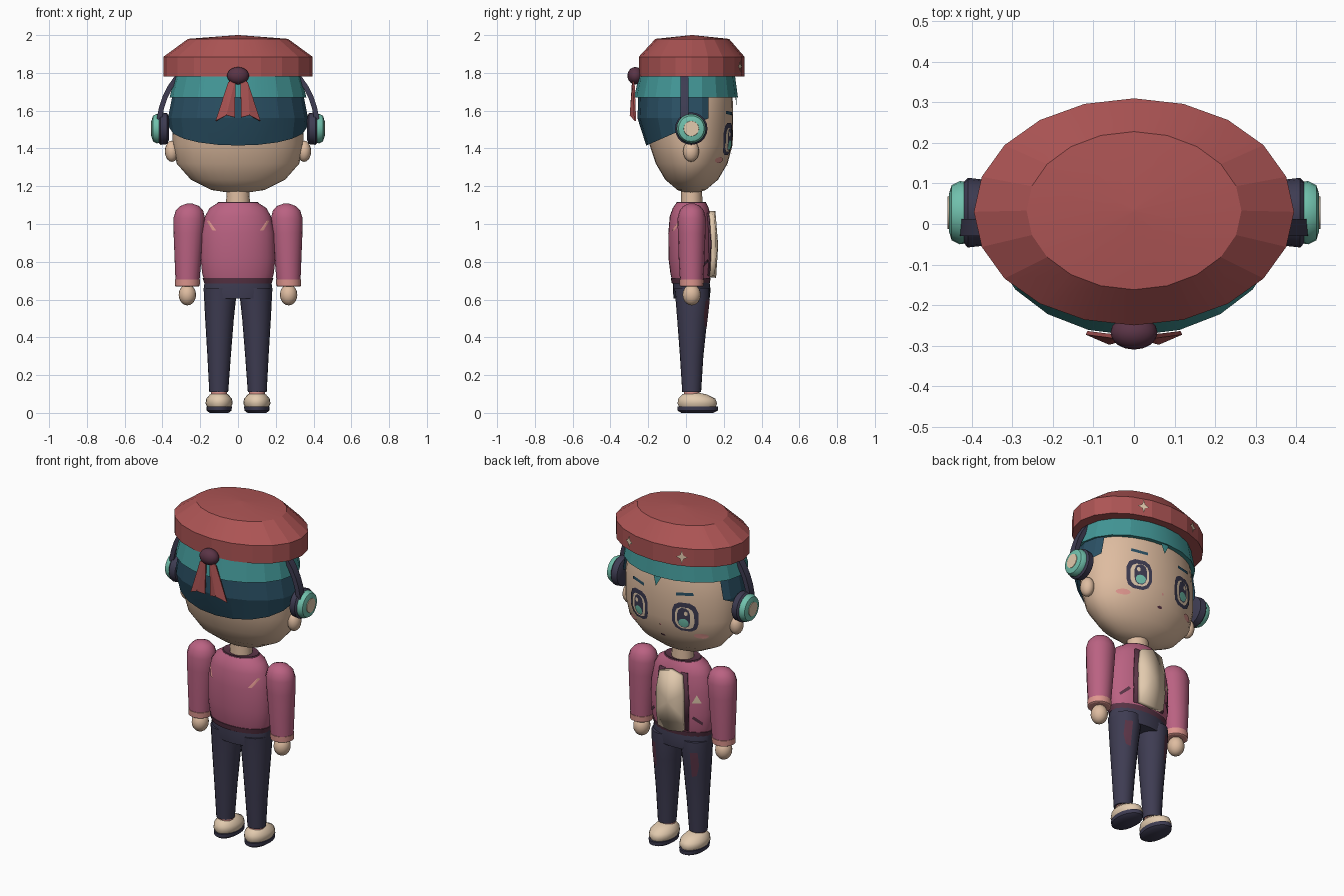
import bpy, bmesh, math
from mathutils import Vector
from mathutils.bvhtree import BVHTree

if "Cube" in bpy.data.objects:
    bpy.data.objects.remove(bpy.data.objects["Cube"])


def mat(name, r, g, b):
    m = bpy.data.materials.new(name)
    lin = [((c / 255 + 0.055) / 1.055) ** 2.4 for c in (r, g, b)]
    m.diffuse_color = (*lin, 1)
    m.use_nodes = True
    m.node_tree.nodes["Principled BSDF"].inputs["Base Color"].default_value = m.diffuse_color
    return m


RED = mat("brick_red", 172, 84, 84)
TEAL = mat("teal", 66, 150, 150)
HAIR = mat("deep_blue", 42, 80, 100)
SKIN = mat("skin", 222, 188, 160)
PINK = mat("rose", 186, 98, 130)
NAVY = mat("navy", 62, 60, 82)
MAROON = mat("maroon", 90, 52, 70)
BLUSH = mat("blush", 222, 150, 142)
MINT = mat("mint", 112, 192, 172)
CREAM = mat("cream", 226, 202, 174)


def finish(name, bm, m, angle=30, mirror=False):
    me = bpy.data.meshes.new(name)
    bm.to_mesh(me)
    bm.free()
    ob = bpy.data.objects.new(name, me)
    bpy.context.collection.objects.link(ob)
    me.materials.append(m)
    if angle:
        bpy.ops.object.select_all(action='DESELECT')
        ob.select_set(True)
        bpy.context.view_layer.objects.active = ob
        bpy.ops.object.shade_smooth_by_angle(angle=math.radians(angle))
    if mirror:
        ob.modifiers.new("mirror", 'MIRROR').use_mirror_merge = False
    return ob


def loft(name, rings, m, n=20, angle=30, mirror=False, caps=True, cuts=()):
    """Stacked ellipses: (z, rx, ry, cx, cy)."""
    bm = bmesh.new()
    loops = []
    for z, rx, ry, cx, cy in rings:
        loops.append([bm.verts.new((cx + rx * math.cos(t), cy + ry * math.sin(t), z))
                      for t in (2 * math.pi * i / n for i in range(n))])
    for a, b in zip(loops, loops[1:]):
        for i in range(n):
            bm.faces.new((a[i], a[(i + 1) % n], b[(i + 1) % n], b[i]))
    if caps:
        bm.faces.new(loops[0])
        bm.faces.new(loops[-1])
    bmesh.ops.recalc_face_normals(bm, faces=bm.faces)
    for co, no in cuts:
        bmesh.ops.bisect_plane(bm, geom=bm.verts[:] + bm.edges[:] + bm.faces[:],
                               plane_co=co, plane_no=no, clear_outer=True)
    return finish(name, bm, m, angle, mirror)


def ball(name, c, r, m, mirror=False, seg=16):
    bm = bmesh.new()
    bmesh.ops.create_uvsphere(bm, u_segments=seg, v_segments=seg // 2 + 2, radius=1)
    for v in bm.verts:
        v.co = Vector([c[i] + r[i] * v.co[i] for i in range(3)])
    return finish(name, bm, m, 60, mirror)


def side_disc(name, rings, m):
    """Disc turned about the x axis: (x, radius), mirrored."""
    bm = bmesh.new()
    loops = [[bm.verts.new((x, 0.028 + r * math.cos(i * math.pi / 10), 1.505 + r * math.sin(i * math.pi / 10)))
              for i in range(20)] for x, r in rings]
    for a, b in zip(loops, loops[1:]):
        for i in range(20):
            bm.faces.new((a[i], a[(i + 1) % 20], b[(i + 1) % 20], b[i]))
    bm.faces.new(loops[0])
    bm.faces.new(loops[-1])
    bmesh.ops.recalc_face_normals(bm, faces=bm.faces)
    return finish(name, bm, m, 40, True)


def decal(name, pts, target, m, off=0.004, side=1, mirror=False, depth=0):
    """Plate whose (x, z) outline is dropped on a part from the front or back."""
    bm = bmesh.new()
    bm.from_mesh(target.data)
    tree = BVHTree.FromBMesh(bm)
    bm.free()

    def drop(x, z):
        hit = tree.ray_cast(Vector((x, 2 * side, z)), Vector((0, -side, 0)))[0]
        return (x, (hit.y if hit else 0.03) + off * side, z)
    bm = bmesh.new()
    cx, cz = (sum(p[i] for p in pts) / len(pts) for i in (0, 1))
    mid = bm.verts.new(drop(cx, cz))
    vs = [bm.verts.new(drop(*p)) for p in pts]
    for a, b in zip(vs, vs[1:] + vs[:1]):
        bm.faces.new((mid, a, b))
    bm.normal_update()
    if sum(f.normal.y for f in bm.faces) * side < 0:
        bmesh.ops.reverse_faces(bm, faces=bm.faces)
    ob = finish(name, bm, m, 40, mirror)
    if depth:
        ob.modifiers.new("thickness", 'SOLIDIFY').thickness = depth
    return ob


def oval(cx, cz, rx, rz, n=12, p=1.0):
    f = lambda v: math.copysign(abs(v) ** p, v)
    return [(cx + rx * f(math.cos(t)), cz + rz * f(math.sin(t)))
            for t in (2 * math.pi * (i + .5) / n for i in range(n))]


# head, ears and neck
head = loft("head", [(1.165, .04, .03, 0, .03), (1.18, .14, .075, 0, .03), (1.235, .25, .14, 0, .03),
                     (1.32, .325, .19, 0, .03), (1.42, .345, .22, 0, .027), (1.56, .35, .235, 0, .015),
                     (1.67, .335, .235, 0, .012), (1.78, .29, .21, 0, .012)], SKIN, 32)
ball("ear", (.35, .027, 1.385), (.037, .042, .056), SKIN, True)
loft("neck", [(1.06, .065, .058, 0, .03), (1.19, .06, .055, 0, .03)], SKIN, 16)

# hair: upper band all round, darker bands on the back, trimmed at the sides
loft("hair_band", [(1.672, .325, .24, 0, .005), (1.67, .362, .275, 0, .0),
                   (1.78, .335, .255, 0, .005), (1.82, .3, .23, 0, .01)], TEAL, 20, 15)
loft("back_hair", [(1.38, .34, .205, 0, .01), (1.42, .352, .222, 0, .01), (1.56, .371, .262, 0, .005),
                   (1.69, .345, .257, 0, .005)], HAIR, 20, 15, caps=False,
     cuts=[((0, .12, 1.6), (0, 1, 0)), ((0, -.2, 1.42), (0, .14, -.32))])
decal("fringe_tuft", [(-.035, 1.69), (.035, 1.69), (.01, 1.61)], head, TEAL, .02)

# beret with stars
beret = loft("beret", [(1.785, .3, .2, 0, .03), (1.78, .395, .28, 0, .03), (1.885, .395, .28, 0, .03),
                       (1.98, .265, .195, 0, .033), (2.0, .005, .005, 0, .033)], RED, 20, 12)
star = [(.172 + r * math.sin(i * math.pi / 4), 1.835 + 1.3 * r * math.cos(i * math.pi / 4))
        for i, r in enumerate([.03, .012] * 4)]
decal("beret_star", star, beret, CREAM, .008, 1, True)

# bow on the back
ball("bow_knot", (0, -.268, 1.785), (.058, .042, .046), MAROON)
bm = bmesh.new()
outline = [(.012, -.275, 1.77), (.05, -.272, 1.75), (.115, -.264, 1.545), (.06, -.288, 1.575), (.02, -.275, 1.565)]
v = [bm.verts.new(p) for p in outline]
bm.faces.new((v[0], v[1], v[3]))
bm.faces.new((v[1], v[2], v[3]))
bm.faces.new((v[0], v[3], v[4]))
tail = finish("bow_tail", bm, RED, 0, True)
tail.modifiers.new("thickness", 'SOLIDIFY').thickness = .01

# headphones
side_disc("ear_pad", [(.365, .06), (.375, .082), (.41, .086), (.425, .07)], NAVY)
side_disc("ear_cup", [(.415, .076), (.43, .078), (.45, .068), (.457, .045)], MINT)
side_disc("ear_cap", [(.45, .042), (.46, .04)], CREAM)
bm = bmesh.new()
prev = None
for i in range(25):
    t = math.pi * i / 24
    ring = [bm.verts.new((r * math.cos(t), y, 1.51 + r * math.sin(t)))
            for r, y in ((.405, -.03), (.432, -.03), (.432, .012), (.405, .012))]
    if prev:
        for k in range(4):
            bm.faces.new((prev[k], prev[(k + 1) % 4], ring[(k + 1) % 4], ring[k]))
    prev = ring
bmesh.ops.recalc_face_normals(bm, faces=bm.faces)
finish("headphone_band", bm, NAVY, 30)

# face
decal("eye_frame", oval(.15, 1.45, .072, .088, 12, .7), head, NAVY, .004, 1, True)
decal("eye_white", oval(.15, 1.445, .053, .066, 12, .7), head, CREAM, .006, 1, True)
decal("iris", oval(.147, 1.448, .036, .06, 12, .8), head, NAVY, .008, 1, True)
decal("iris_glow", oval(.147, 1.418, .028, .026), head, MINT, .0095, 1, True)
decal("eye_glint", oval(.16, 1.475, .011, .014, 6), head, CREAM, .0095, 1, True)
decal("brow", [(.105, 1.575), (.105, 1.592), (.195, 1.6), (.2, 1.583)], head, HAIR, .006, 1, True)
decal("cheek", oval(.222, 1.338, .036, .016), head, BLUSH, .004, 1, True)
decal("nose", oval(0, 1.375, .006, .008, 6), head, BLUSH, .005)
decal("mouth", oval(0, 1.305, .016, .007, 8), head, MAROON, .004)

# jacket
torso = loft("jacket", [(.705, .18, .1, 0, .025), (.74, .19, .108, 0, .025), (.82, .198, .116, 0, .023),
                        (.95, .194, .116, 0, .022), (1.04, .175, .108, 0, .022), (1.085, .15, .095, 0, .025),
                        (1.11, .11, .08, 0, .028)], PINK, 28)
loft("jacket_hem", [(.685, .178, .1, 0, .025), (.715, .188, .106, 0, .025)], MAROON, 28)
loft("collar", [(1.095, .118, .084, 0, .028), (1.117, .105, .077, 0, .028),
                (1.112, .085, .066, 0, .028)], MAROON, 20)
decal("jacket_opening", [(-.1, .725), (-.108, .9), (-.09, 1.06), (.09, 1.06), (.108, .9), (.1, .725)],
      torso, MAROON, .012, 1, False, .01)
decal("shirt_panel", [(-.08, .725), (-.085, .82), (-.085, .95), (-.07, 1.05), (0, 1.07), (.07, 1.05),
                      (.085, .95), (.085, .82), (.08, .725), (0, .715)], torso, CREAM, .032, 1, False, .035)
decal("pocket_slit", [(.12, .8), (.13, .815), (.17, .775), (.165, .76)], torso, MAROON, .004, 1, True)
decal("chest_patch", [(-.12, .89), (-.165, .89), (-.143, .94)], torso, CREAM, .004)
decal("back_stripe", [(.115, .965), (.135, .965), (.165, 1.015), (.155, 1.02)], torso, BLUSH, .005, -1, True)

# arms
loft("sleeve", [(.675, .062, .06, .268, .03), (.8, .07, .068, .265, .03), (.95, .08, .073, .261, .03),
                (1.03, .084, .075, .258, .03), (1.07, .073, .065, .257, .03), (1.095, .05, .045, .256, .03),
                (1.108, .015, .015, .256, .03)], PINK, 16, 50, True)
loft("cuff", [(.668, .058, .056, .268, .03), (.672, .065, .063, .268, .03),
              (.705, .0665, .065, .267, .03)], BLUSH, 16, 30, True)
ball("hand", (.268, .03, .625), (.046, .048, .056), SKIN, True)

# trousers
loft("hips", [(.605, .172, .095, 0, .03), (.65, .183, .1, 0, .03), (.7, .176, .096, 0, .028)], NAVY, 24)
leg = loft("trouser_leg", [(.11, .05, .05, .102, .03), (.3, .062, .062, .1, .03), (.5, .076, .08, .098, .033),
                           (.6, .084, .09, .095, .035), (.66, .085, .093, .095, .032)], NAVY, 20, 40, True)
decal("leg_patch", [(.115, .45), (.112, .6), (.15, .6), (.152, .52), (.14, .46)], leg, MAROON, .004, 1, True)

# feet
loft("ankle", [(.07, .044, .044, .1, .03), (.125, .042, .042, .1, .03)], BLUSH, 14, 40, True)
loft("shoe", [(.03, .062, .095, .1, .06), (.05, .072, .105, .1, .06), (.075, .068, .098, .1, .057),
              (.098, .048, .065, .1, .045), (.106, .03, .035, .1, .035)], CREAM, 20, 50, True)
loft("sole", [(0, .05, .085, .1, .06), (.012, .066, .106, .1, .062), (.034, .068, .108, .1, .062)],
     NAVY, 20, 40, True)
